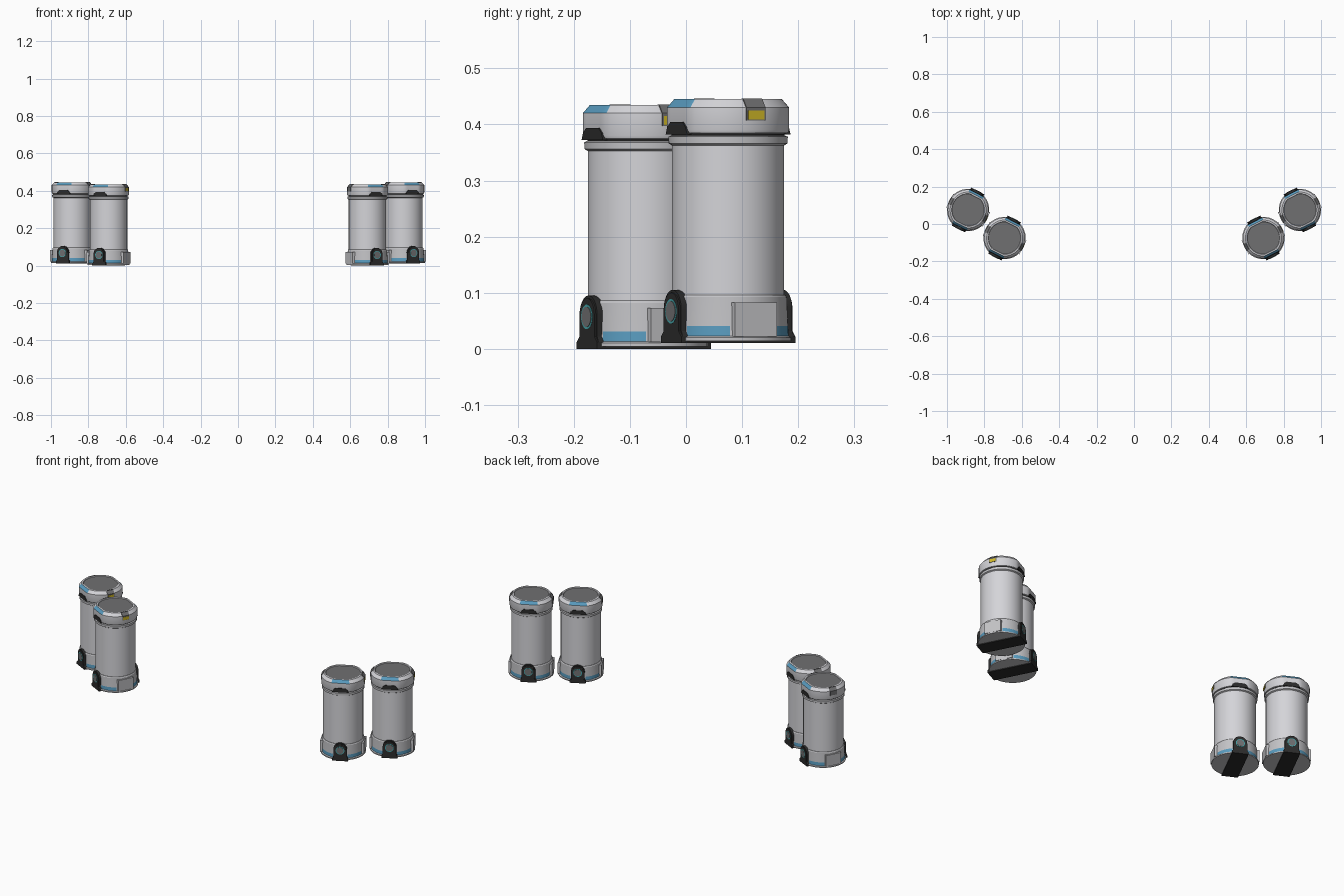
import bpy, bmesh, math
from mathutils import Matrix

if "Cube" in bpy.data.objects:
    bpy.data.objects.remove(bpy.data.objects["Cube"])

def mat(name, r, g, b):
    m = bpy.data.materials.new(name)
    m.diffuse_color = (r, g, b, 1)
    m.use_nodes = True
    m.node_tree.nodes["Principled BSDF"].inputs["Base Color"].default_value = m.diffuse_color
    return m

SHELL = mat("light grey shell", 0.66, 0.66, 0.69)
TRIM = mat("grey trim", 0.55, 0.55, 0.57)
DARK = mat("near black", 0.025, 0.025, 0.025)
TOP = mat("dark grey top", 0.16, 0.16, 0.165)
BLUE = mat("blue accent", 0.10, 0.33, 0.52)
TEAL = mat("teal ring", 0.06, 0.36, 0.38)
YELLOW = mat("yellow tag", 0.62, 0.47, 0.02)
SEG = 72

def finish(bm, name, M, mats):
    bmesh.ops.remove_doubles(bm, verts=bm.verts, dist=1e-5)
    bmesh.ops.recalc_face_normals(bm, faces=bm.faces)
    me = bpy.data.meshes.new(name)
    bm.to_mesh(me)
    bm.free()
    for m in mats:
        me.materials.append(m)
    me.shade_smooth()
    me.set_sharp_from_angle(angle=math.radians(25))
    ob = bpy.data.objects.new(name, me)
    ob.matrix_world = M
    bpy.context.collection.objects.link(ob)

def lathe(name, profile, M, mats, rule=None, flat=1.0):
    """Turn (radius, z) points round z; flat < 1 trims the two y sides."""
    bm = bmesh.new()
    rings = []
    for r, z in profile:
        ring = []
        for i in range(SEG):
            a = 2 * math.pi * i / SEG
            y = max(-r * flat, min(r * flat, r * math.sin(a)))
            ring.append(bm.verts.new((r * math.cos(a), y, z)))
        rings.append(ring)
    for k in range(len(rings) - 1):
        for i in range(SEG):
            j = (i + 1) % SEG
            f = bm.faces.new((rings[k][i], rings[k][j], rings[k + 1][j], rings[k + 1][i]))
            if rule:
                a = 2 * math.pi * (i + 0.5) / SEG
                off = math.degrees(math.acos(abs(math.sin(a))))  # angle away from y axis
                f.material_index = rule(k, off)
    for ring in (rings[0], rings[-1]):
        bm.faces.new(ring)
    finish(bm, name, M, mats)

def prism(name, pts, a, b, M, m):
    """Extrude an outline in local x-z from y = a to y = b."""
    bm = bmesh.new()
    lo = [bm.verts.new((x, a, z)) for x, z in pts]
    hi = [bm.verts.new((x, b, z)) for x, z in pts]
    bm.faces.new(lo)
    bm.faces.new(hi)
    n = len(pts)
    for i in range(n):
        bm.faces.new((lo[i], lo[(i + 1) % n], hi[(i + 1) % n], hi[i]))
    finish(bm, name, M, [m])

def rect(w, z0, z1):
    return [(-w, z0), (w, z0), (w, z1), (-w, z1)]

def circle(r, z, n=32):
    return [(r * math.cos(2 * math.pi * i / n), z + r * math.sin(2 * math.pi * i / n)) for i in range(n)]

def arch(r, z):
    arc = [(r * math.cos(math.pi * i / 16), z + r * math.sin(math.pi * i / 16)) for i in range(17)]
    return [(-0.04, 0), (0.04, 0), (0.04, 0.012), (r, 0.022)] + arc + [(-r, 0.022), (-0.04, 0.012)]

def canister(x, y, z, side):
    M = Matrix.Translation((x, y, z)) @ Matrix.Rotation(math.radians(27 * side), 4, 'Z')

    # flared base with blue patches between the brackets and side plates
    lathe("base", [(0.106, 0.004), (0.113, 0.004), (0.113, 0.010), (0.108, 0.013),
                   (0.107, 0.031), (0.105, 0.082), (0.102, 0.086), (0.09, 0.086)], M, [TRIM, BLUE],
          lambda k, off: int(k == 3 and 20 < off < 64))
    lathe("body", [(0.1, 0.08), (0.1, 0.36)], M, [SHELL])
    lathe("collar", [(0.099, 0.352), (0.106, 0.356), (0.1065, 0.368), (0.1, 0.371)], M, [TRIM])
    lathe("seal_ring", [(0.101, 0.368), (0.101, 0.376)], M, [DARK])

    # lid with trimmed sides and blue bevels
    lathe("lid", [(0.1, 0.373), (0.107, 0.375), (0.109, 0.380), (0.109, 0.420), (0.096, 0.435),
                  (0.088, 0.435), (0.086, 0.431)], M, [SHELL, BLUE],
          lambda k, off: int(k == 3 and off < 23), 0.925)
    lathe("top_disc", [(0.086, 0.430), (0.086, 0.432)], M, [TOP])

    # dark strap under the base
    prism("bottom_strap", rect(0.04, 0, 0.008), -0.1, 0.1, M, DARK)

    for i in range(2):
        R = M @ Matrix.Rotation(math.pi * i, 4, 'Z')
        # arched bracket with round pivot
        prism("bracket", arch(0.034, 0.061), 0.09, 0.111, R, DARK)
        prism("bracket_face", arch(0.029, 0.061), 0.105, 0.114, R, DARK)
        prism("pivot_ring", circle(0.022, 0.057), 0.11, 0.1145, R, TEAL)
        prism("pivot_cap", circle(0.018, 0.057), 0.11, 0.1155, R, TOP)
        # dark catch on the lower lid
        prism("lid_catch", [(-0.042, 0.372), (0.042, 0.372), (0.036, 0.385), (0.024, 0.394),
                            (-0.024, 0.394), (-0.036, 0.385)], 0.094, 0.1035, R, DARK)
        # side plate and lid notch, a quarter turn round
        Q = R @ Matrix.Rotation(-math.pi / 2, 4, 'Z')
        prism("side_plate", rect(0.042, 0.012, 0.073), 0.09, 0.110, Q, TRIM)
        P = R @ Matrix(((0, 1, 0, 0), (1, 0, 0, 0), (0, 0, 1, 0), (0, 0, 0, 1)))
        S = R
        bm_pts = [(0.1, 0.397), (0.1098, 0.397), (0.1098, 0.4205), (0.0965, 0.4358), (0.09, 0.4358)]
        prism("lid_notch", bm_pts, -0.019, 0.019, S, TOP)
        if i == 0:
            prism("yellow_tag", rect(0.016, 0.399, 0.415), 0.106, 0.1108, Q, YELLOW)

for s in (-1, 1):
    canister(0.887 * s, 0.075, 0.010, s)
    canister(0.692 * s, -0.075, 0.0, s)
